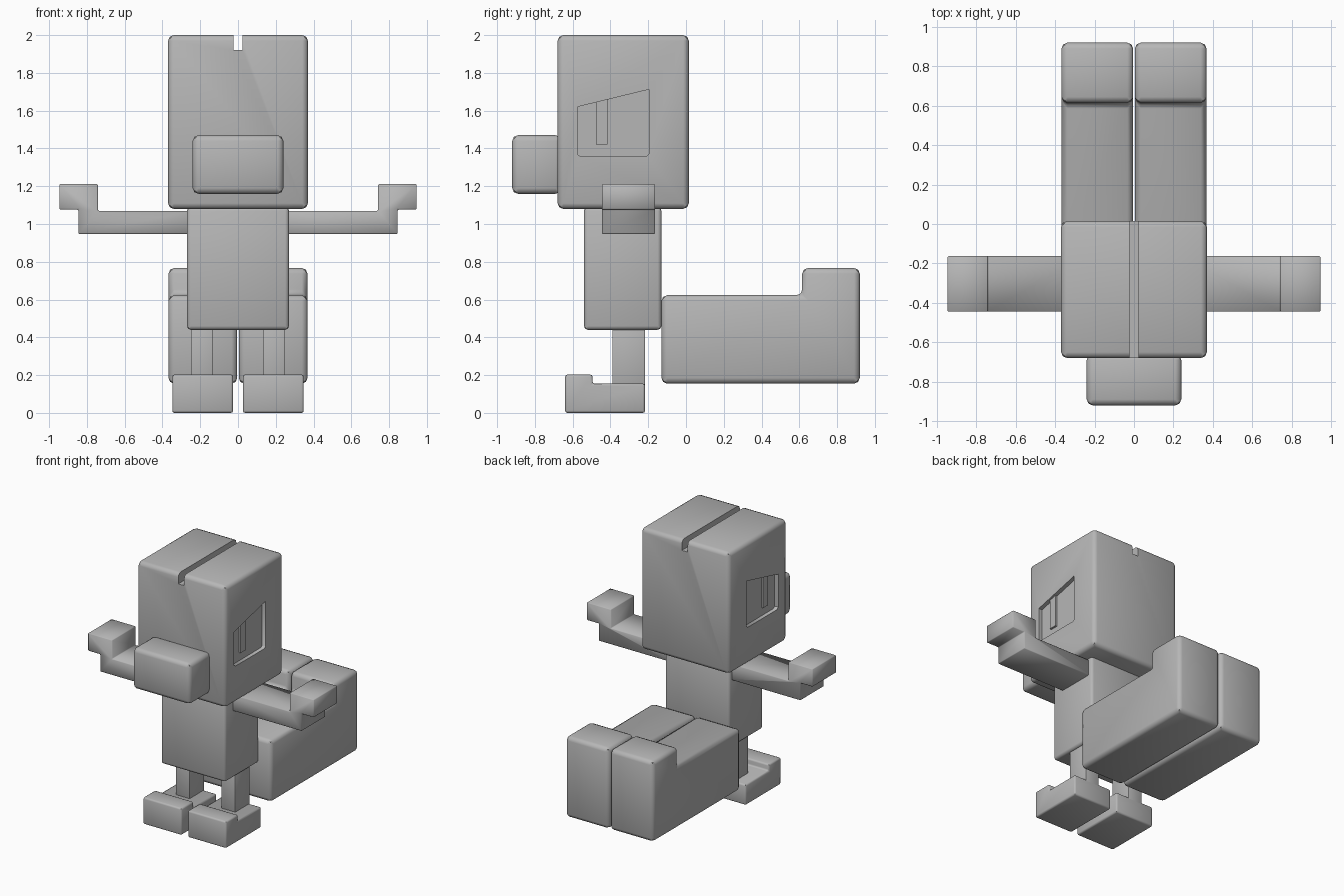
import bpy, bmesh

if "Cube" in bpy.data.objects:
    bpy.data.objects.remove(bpy.data.objects["Cube"])

grey = bpy.data.materials.new("plain grey")
grey.diffuse_color = (0.47, 0.47, 0.47, 1)
grey.use_nodes = True
grey.node_tree.nodes["Principled BSDF"].inputs["Base Color"].default_value = grey.diffuse_color


def prism(name, profile, axis, lo, hi, bevel=0.02, segments=2):
    """Extrude a 2D profile along an axis: 'x' takes (y, z), 'y' takes (x, z)."""
    bm = bmesh.new()
    rings = []
    for d in (lo, hi):
        rings.append([bm.verts.new((d, a, b) if axis == 'x' else (a, d, b))
                      for a, b in profile])
    n = len(profile)
    bm.faces.new(rings[0])
    bm.faces.new(rings[1][::-1])
    for i in range(n):
        j = (i + 1) % n
        bm.faces.new((rings[0][i], rings[1][i], rings[1][j], rings[0][j]))
    bmesh.ops.recalc_face_normals(bm, faces=bm.faces)
    me = bpy.data.meshes.new(name)
    bm.to_mesh(me)
    bm.free()
    me.materials.append(grey)
    ob = bpy.data.objects.new(name, me)
    bpy.context.collection.objects.link(ob)
    if bevel:
        mod = ob.modifiers.new("soft edges", 'BEVEL')
        mod.width = bevel
        mod.segments = segments
        mod.limit_method = 'ANGLE'
    return ob


def box(name, x0, x1, y0, y1, z0, z1, bevel=0.02):
    return prism(name, [(y0, z0), (y1, z0), (y1, z1), (y0, z1)], 'x', x0, x1, bevel)


def cut(target, cutter):
    mod = target.modifiers.new("cut", 'BOOLEAN')
    mod.operation = 'DIFFERENCE'
    mod.solver = 'EXACT'
    mod.object = cutter
    cutter.hide_render = True
    cutter.hide_set(True)


# head with a groove along the top, and the muzzle
head = box("head", -0.37, 0.37, -0.68, 0.015, 1.08, 2.0, 0.03)
cut(head, box("groove_cutter", -0.024, 0.024, -0.8, 0.1, 1.92, 2.1, 0))
box("muzzle", -0.24, 0.24, -0.92, -0.66, 1.16, 1.47, 0.03)

# torso
box("torso", -0.27, 0.27, -0.54, -0.13, 0.44, 1.09)

# profiles of the mirrored parts
eye = [(-0.575, 1.37), (-0.56, 1.357), (-0.21, 1.357), (-0.197, 1.37),
       (-0.197, 1.712), (-0.575, 1.62)]
pupil = [(-0.476, 1.42), (-0.416, 1.42), (-0.416, 1.659), (-0.476, 1.644)]
arm = [(0.25, 0.947), (0.845, 0.947), (0.845, 1.077), (0.946, 1.077),
       (0.946, 1.212), (0.742, 1.212), (0.742, 1.07), (0.25, 1.07)]
foot = [(-0.64, 0), (-0.217, 0), (-0.217, 0.155), (-0.495, 0.155),
        (-0.495, 0.203), (-0.64, 0.203)]
tail = [(-0.13, 0.155), (0.92, 0.155), (0.92, 0.767), (0.615, 0.767),
        (0.615, 0.623), (-0.13, 0.623)]

for side, s in (("right", 1), ("left", -1)):
    # sunken eye with a raised pupil
    cut(head, prism(side + "_eye_cutter", eye, 'x', s * 0.34, s * 0.45, 0))
    prism(side + "_pupil", pupil, 'x', s * 0.335, s * 0.355, 0)
    # arm with raised hand
    prism(side + "_arm", [(s * x, z) for x, z in arm], 'y', -0.445, -0.163, 0.005, 1)
    # leg and foot
    box(side + "_leg", s * 0.132, s * 0.25, -0.39, -0.217, 0.14, 0.46, 0.004)
    prism(side + "_foot", foot, 'x', s * 0.026, s * 0.348, 0.012)
    # one half of the big tail
    prism(side + "_tail_half", tail, 'x', s * 0.004, s * 0.368, 0.03)

# bake modifiers, drop cutters, shade
for ob in list(bpy.data.objects):
    if ob.hide_render:
        continue
    bpy.ops.object.select_all(action='DESELECT')
    bpy.context.view_layer.objects.active = ob
    ob.select_set(True)
    for mod in list(ob.modifiers):
        bpy.ops.object.modifier_apply(modifier=mod.name)
    bpy.ops.object.shade_smooth_by_angle(angle=0.8)
for ob in list(bpy.data.objects):
    if ob.hide_render:
        bpy.data.objects.remove(ob)
